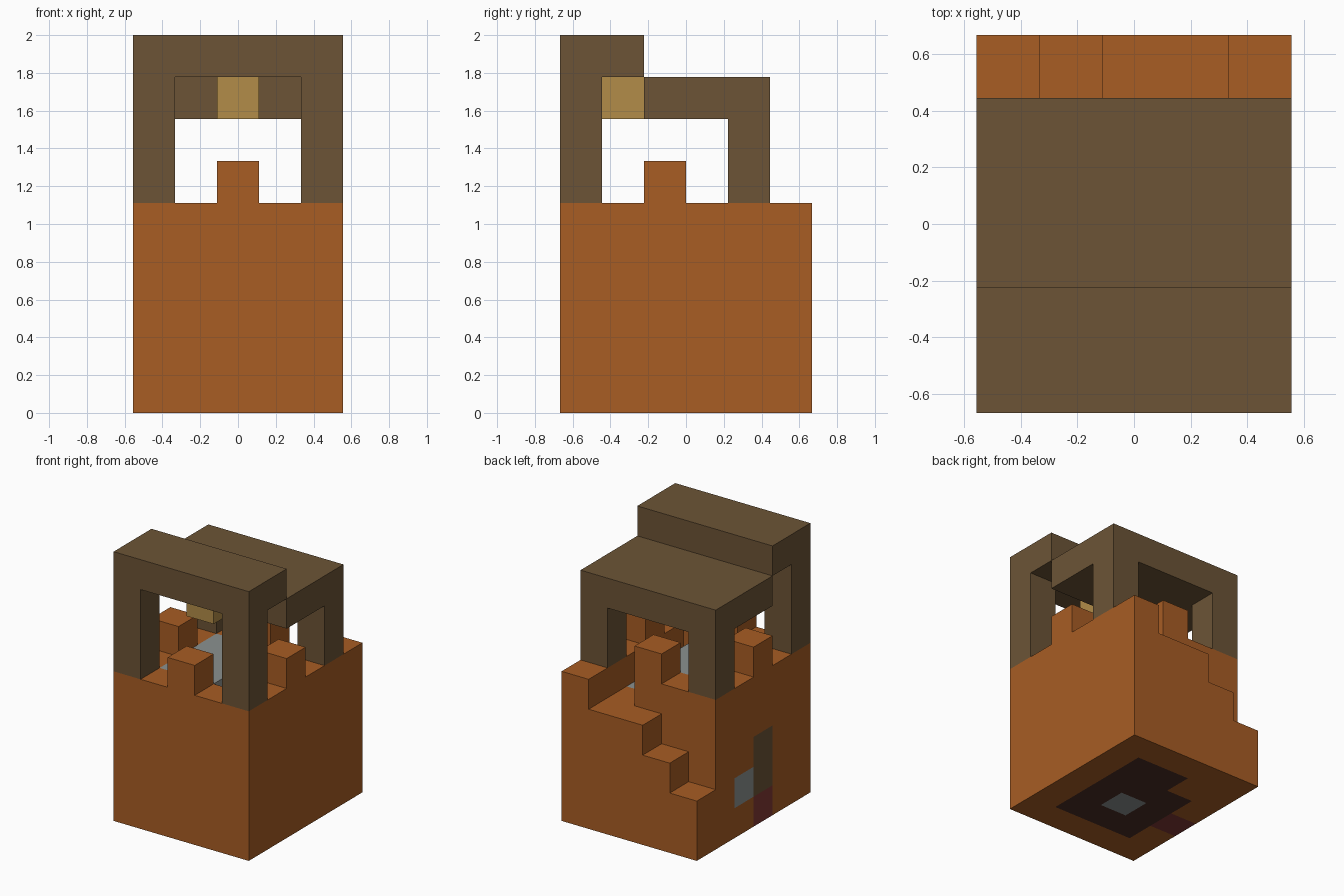
import bpy
import bmesh
from mathutils import Vector

cube = bpy.data.objects.get("Cube")
if cube:
    bpy.data.objects.remove(cube, do_unlink=True)

U = 2 / 9                                  # size of one block
NX, NY = 5, 6                              # footprint in blocks


def material(name, rgb):
    """Flat material from 0-255 display colour."""
    lin = [((c / 255 + 0.055) / 1.055) ** 2.4 for c in rgb] + [1]
    m = bpy.data.materials.new(name)
    m.use_nodes = True
    m.diffuse_color = lin
    m.node_tree.nodes["Principled BSDF"].inputs["Base Color"].default_value = lin
    return m


MATS = {
    "orange": material("orange_wood", (168, 93, 36)),
    "brown": material("brown_wood", (108, 84, 54)),
    "gold": material("gold_lamp", (178, 140, 72)),
    "gray": material("gray_stone", (139, 145, 144)),
    "red": material("dark_red", (128, 57, 52)),
    "dark": material("dark_floor", (74, 45, 38)),
}

cells = {}                                 # block position -> (part, colour)


def fill(part, colour, xs, ys, zs):
    """Fill an inclusive range of blocks, replacing what is there."""
    for x in range(xs[0], xs[1] + 1):
        for y in range(ys[0], ys[1] + 1):
            for z in range(zs[0], zs[1] + 1):
                cells[x, y, z] = (part, colour)


# Tower body and back staircase
fill("tower", "orange", (0, 4), (0, 4), (0, 4))
for x, height in enumerate((2, 3, 4, 4, 5)):
    fill("stairs", "orange", (x, x), (5, 5), (0, height - 1))

# Ground floor, seen from underneath
fill("ground_floor", "dark", (1, 3), (1, 4), (0, 0))
fill("tower", "orange", (1, 1), (4, 4), (0, 0))
fill("floor_stone", "gray", (2, 2), (2, 2), (0, 0))

# Terrace paving with the sunken passage leading from the stairs
fill("terrace", "gray", (1, 2), (1, 3), (4, 4))
fill("passage_floor", "gray", (3, 3), (1, 3), (3, 3))
for y in range(1, 5):
    del cells[3, y, 4]

# Door and window in the side wall
fill("door", "brown", (0, 0), (2, 2), (1, 2))
fill("door_step", "red", (0, 0), (2, 2), (0, 0))
fill("window", "gray", (0, 0), (3, 3), (1, 1))

# Battlements in the middle of each wall
for x, y in ((2, 0), (2, 4), (0, 2), (4, 2)):
    fill("battlements", "orange", (x, x), (y, y), (5, 5))

# Roof posts, two-level roof and hanging lamp
for x in (0, 4):
    fill("front_posts", "brown", (x, x), (0, 0), (5, 7))
    fill("rear_posts", "brown", (x, x), (4, 4), (5, 6))
fill("front_roof", "brown", (0, 4), (0, 1), (8, 8))
fill("rear_roof", "brown", (0, 4), (2, 4), (7, 7))
fill("lamp", "gold", (2, 2), (1, 1), (7, 7))


def build(part):
    """Skin the exposed sides of a part and merge its flat faces."""
    bm = bmesh.new()
    colour = None
    for pos, (owner, col) in cells.items():
        if owner != part:
            continue
        colour = col
        centre = Vector(pos) + Vector((0.5, 0.5, 0.5))
        for axis in range(3):
            for sign in (-1, 1):
                n = Vector((0, 0, 0))
                n[axis] = sign
                if tuple(int(p + d) for p, d in zip(pos, n)) in cells:
                    continue
                a = Vector((0, 0, 0))
                a[(axis + 1) % 3] = 0.5
                b = n.cross(a)
                mid = centre + n / 2
                corners = (mid - a - b, mid + a - b, mid + a + b, mid - a + b)
                bm.faces.new([bm.verts.new(((c.x - NX / 2) * U, (c.y - NY / 2) * U, c.z * U))
                              for c in corners])
    if bm.faces:
        bmesh.ops.remove_doubles(bm, verts=bm.verts, dist=0.001)
        bmesh.ops.dissolve_limit(bm, angle_limit=0.01, verts=bm.verts, edges=bm.edges)
        mesh = bpy.data.meshes.new(part)
        bm.to_mesh(mesh)
        mesh.materials.append(MATS[colour])
        bpy.context.collection.objects.link(bpy.data.objects.new(part, mesh))
    bm.free()


for part in dict.fromkeys(owner for owner, _ in cells.values()):
    build(part)
